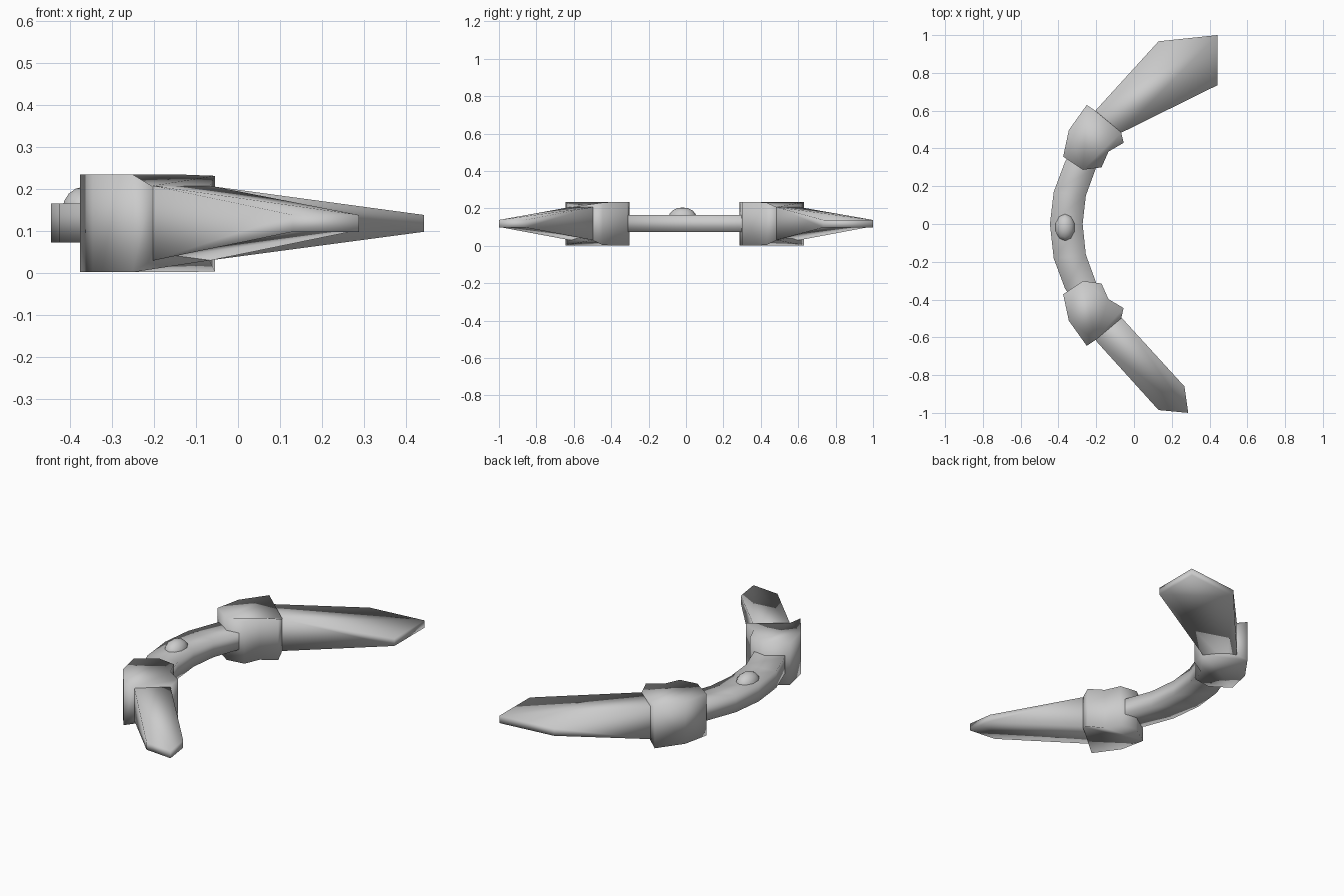
import bpy, bmesh, math

if "Cube" in bpy.data.objects:
    bpy.data.objects.remove(bpy.data.objects["Cube"])

steel = bpy.data.materials.new("plain grey")
steel.diffuse_color = (0.6, 0.6, 0.6, 1)
steel.use_nodes = True
steel.node_tree.nodes["Principled BSDF"].inputs["Base Color"].default_value = steel.diffuse_color


def finish(name, bm, angle=None):
    bmesh.ops.recalc_face_normals(bm, faces=bm.faces)
    mesh = bpy.data.meshes.new(name)
    bm.to_mesh(mesh)
    bm.free()
    mesh.materials.append(steel)
    obj = bpy.data.objects.new(name, mesh)
    bpy.context.collection.objects.link(obj)
    bpy.context.view_layer.objects.active = obj
    obj.select_set(True)
    if angle is None:
        bpy.ops.object.shade_smooth()
    else:
        bpy.ops.object.shade_smooth_by_angle(angle=math.radians(angle))
    obj.select_set(False)
    return obj


def slab(name, outline, heights, angle=None):
    """Solid from a plan outline; heights gives (bottom, top) per corner."""
    bm = bmesh.new()
    low = [bm.verts.new((x, y, h[0])) for (x, y), h in zip(outline, heights)]
    high = [bm.verts.new((x, y, h[1])) for (x, y), h in zip(outline, heights)]
    n = len(outline)
    bm.faces.new(low[::-1])
    bm.faces.new(high)
    for i in range(n):
        j = (i + 1) % n
        bm.faces.new((low[i], low[j], high[j], high[i]))
    return finish(name, bm, angle)


# Curved grip: square section swept along paired outer and inner edges
outer = [(-0.30, 0.43), (-0.365, 0.33), (-0.425, 0.17), (-0.445, 0)]
inner = [(-0.14, 0.40), (-0.20, 0.30), (-0.255, 0.15), (-0.272, 0)]
mirror_y = lambda p: (p[0], -p[1] - 0.012)
outer += [mirror_y(p) for p in outer[-2::-1]]
inner += [mirror_y(p) for p in inner[-2::-1]]
bm = bmesh.new()
rings = []
for (ox, oy), (ix, iy) in zip(outer, inner):
    rings.append([bm.verts.new(c) for c in (
        (ox, oy, 0.073), (ix, iy, 0.073), (ix, iy, 0.165), (ox, oy, 0.165))])
for a, b in zip(rings, rings[1:]):
    for i in range(4):
        j = (i + 1) % 4
        bm.faces.new((a[i], a[j], b[j], b[i]))
bm.faces.new(rings[0])
bm.faces.new(rings[-1][::-1])
finish("grip", bm)

# Small rest on top of the grip
bm = bmesh.new()
bmesh.ops.create_uvsphere(bm, u_segments=10, v_segments=8, radius=1)
for v in bm.verts:
    v.co = (-0.365 + v.co.x * 0.055, -0.018 + v.co.y * 0.075, 0.15 + v.co.z * 0.055)
finish("grip_rest", bm)

# Deep angular collars at both ends of the grip
collar = [(-0.375, 0.357), (-0.345, 0.497), (-0.25, 0.63), (-0.205, 0.60),
          (-0.068, 0.485), (-0.055, 0.43), (-0.135, 0.383), (-0.172, 0.30),
          (-0.27, 0.287)]
# End face dips toward the blade root
levels = [(0.002, 0.234)] * 3 + [(0.03, 0.207)] * 2 + [(0.004, 0.231)] + [(0.002, 0.234)] * 3
slab("rear_collar", collar, levels)
slab("front_collar", [(x, -y - 0.015) for x, y in collar], levels)

# Tapering blades, thick at the collar and thin at the tip
root, tip = (0.03, 0.207), (0.098, 0.138)
thick = [root, root, tip, tip, tip, root]
slab("rear_blade", [(-0.22, 0.50), (-0.20, 0.605), (0.13, 0.967),
                    (0.442, 1.0), (0.442, 0.735), (-0.068, 0.483)], thick)
slab("front_blade", [(-0.22, -0.51), (-0.20, -0.62), (0.13, -0.985),
                     (0.287, -1.0), (0.267, -0.86), (-0.065, -0.497)], thick)
